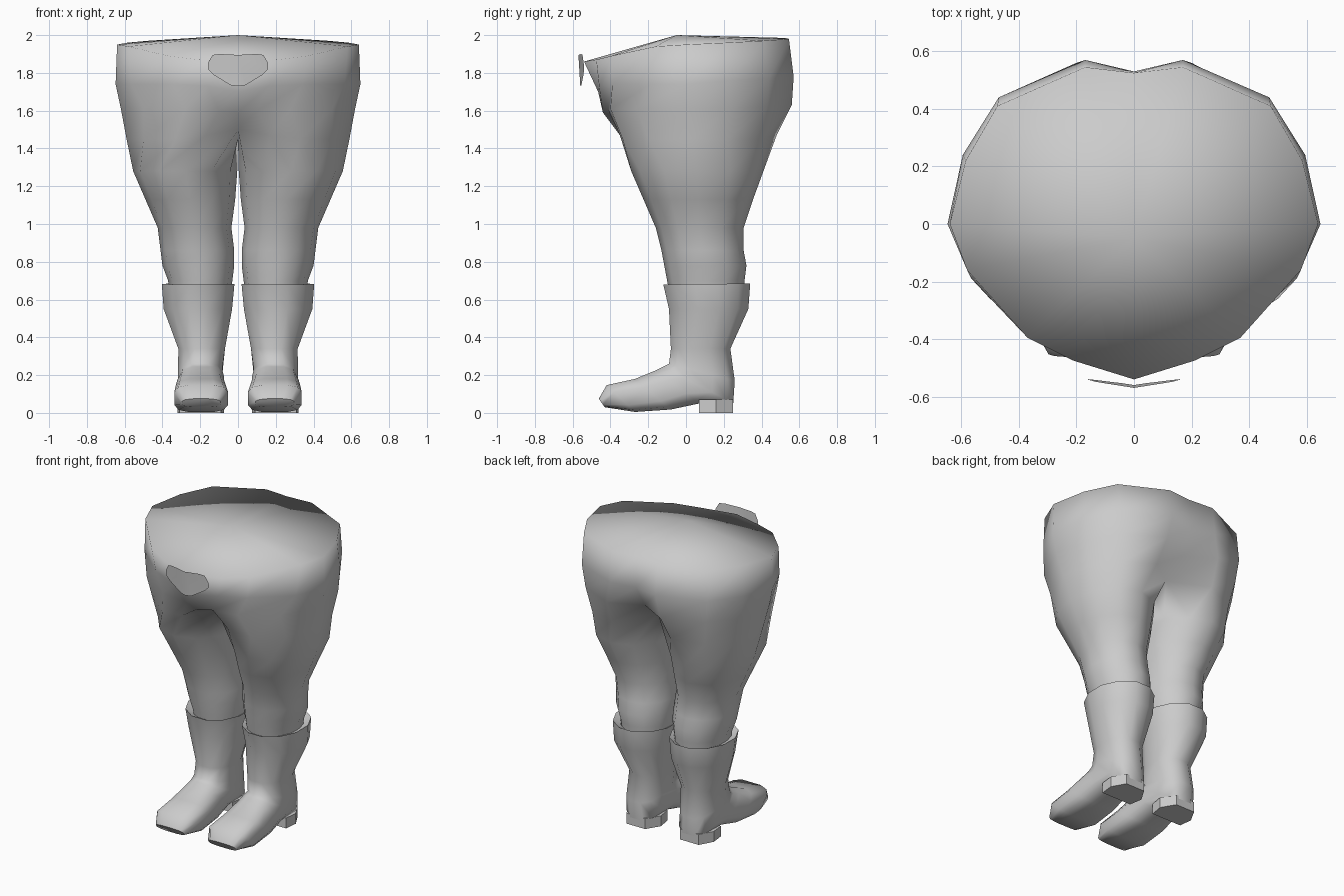
import bpy, bmesh
from math import sin, cos, radians, pi

if "Cube" in bpy.data.objects:
    bpy.data.objects.remove(bpy.data.objects["Cube"])


def make(name, verts, faces, mirror=False, smooth=180):
    if mirror:
        n = len(verts)
        verts = verts + [(-x, y, z) for x, y, z in verts]
        faces = faces + [[i + n for i in reversed(f)] for f in faces]
    me = bpy.data.meshes.new(name)
    me.from_pydata(verts, [], faces)
    bm = bmesh.new()
    bm.from_mesh(me)
    bmesh.ops.remove_doubles(bm, verts=bm.verts, dist=0.001)
    bmesh.ops.recalc_face_normals(bm, faces=bm.faces)
    bm.to_mesh(me)
    bm.free()
    ob = bpy.data.objects.new(name, me)
    bpy.context.collection.objects.link(ob)
    bpy.ops.object.select_all(action='DESELECT')
    ob.select_set(True)
    bpy.context.view_layer.objects.active = ob
    bpy.ops.object.shade_smooth_by_angle(angle=radians(smooth))
    return ob


def bridge(a, b, n, closed=True):
    return [[a + j, a + (j + 1) % n, b + (j + 1) % n, b + j] if closed
            else [a + j, a + j + 1, b + j + 1, b + j]
            for j in range(n if closed else n - 1)]


# Trouser legs: z, inner x, outer x, front y, back y
legs = [(0.60, 0.04, 0.36, -0.08, 0.30), (0.70, 0.03, 0.37, -0.10, 0.31),
        (0.78, 0.02, 0.40, -0.115, 0.32), (0.86, 0.02, 0.41, -0.13, 0.305),
        (0.98, 0.035, 0.425, -0.16, 0.305), (1.13, 0.015, 0.49, -0.225, 0.355),
        (1.28, 0.004, 0.555, -0.29, 0.41)]
verts, faces = [], []
for z, x0, x1, y0, y1 in legs:
    for j in range(12):
        a = radians((j - 4) * 30)
        verts.append(((x0 + x1) / 2 + cos(a) * (x1 - x0) / 2,
                      (y0 + y1) / 2 + sin(a) * (y1 - y0) / 2, z))
# Crotch ring, whose last points lie on the centre plane
verts += [(0, -.22, 1.50), (.17, -.35, 1.47), (.33, -.335, 1.45), (.50, -.20, 1.45),
          (.59, .03, 1.45), (.55, .22, 1.45), (.42, .40, 1.45), (.22, .48, 1.47),
          (0, .30, 1.51), (0, .20, 1.45), (0, .08, 1.445), (0, -.08, 1.45)]
for i in range(len(legs)):
    faces += bridge(i * 12, i * 12 + 12, 12)
# Hips: half rings from front centre round to back centre
hips = [
    [(0, -.44, 1.59), (.10, -.41, 1.60), (.28, -.40, 1.61), (.50, -.26, 1.61), (.62, 0, 1.61),
     (.58, .24, 1.61), (.45, .43, 1.62), (.20, .56, 1.63), (0, .44, 1.62)],
    [(0, -.465, 1.70), (.16, -.46, 1.73), (.34, -.39, 1.74), (.565, -.19, 1.74), (.648, 0, 1.74),
     (.595, .24, 1.76), (.47, .44, 1.77), (.17, .57, 1.78), (0, .53, 1.77)],
    [(0, -.54, 1.86), (.21, -.475, 1.87), (.37, -.395, 1.89), (.58, -.16, 1.94), (.64, 0, 1.95),
     (.585, .22, 1.96), (.475, .41, 1.97), (.17, .545, 1.98), (0, .525, 1.985)]]
base = len(legs) * 12
for k, ring in enumerate(hips):
    top = len(verts)
    verts += ring
    faces += bridge(base, top, 9, False)
    base = top
# Shallow cap closing the waist
verts.append((0, -.05, 2.0))
faces += [[base + j, base + j + 1, len(verts) - 1] for j in range(8)]
make("trousers", verts, faces, True)

# Boots: front (y, z), back (y, z), inner x, outer x, roundness
sections = [
    (-.08, .66, .30, .66, .05, .36, 1), (-.12, .68, .34, .685, .012, .41, 1),
    (-.09, .55, .33, .55, .025, .40, 1), (-.08, .34, .235, .34, .065, .32, .9),
    (-.09, .26, .258, .17, .08, .32, .8), (-.12, .245, .25, .05, .07, .32, .7),
    (-.16, .225, .07, .05, .07, .325, .7), (-.27, .18, -.08, .018, .058, .335, .6),
    (-.42, .147, -.27, .005, .05, .34, .55), (-.462, .075, -.43, .03, .09, .30, .7)]


def power(v, e):
    return (abs(v) ** e) * (1 if v > 0 else -1)


N = 12
bv, bf = [], []
for yf, zf, yb, zb, x0, x1, e in sections:
    for j in range(N):
        a = 2 * pi * (j + .5) / N
        # scale so the flats between points reach the section limits
        c, s = power(cos(a) / cos(pi / N), e), power(sin(a), e)
        t = (1 - c) / 2
        bv.append(((x0 + x1) / 2 + s * (x1 - x0) / 2,
                   yf + (yb - yf) * t, zf + (zb - zf) * t))
for i in range(len(sections) - 1):
    bf += bridge(i * N, i * N + N, N)
bf.append(list(range(len(bv) - N, len(bv))))

# Heel block outline
outline = [(.09, .07), (.31, .07), (.32, .16), (.27, .25), (.13, .25), (.075, .16)]
hv = [(x, y, z) for z in (0, .07) for x, y in outline]
hf = bridge(0, 6, 6) + [list(range(6)), list(range(6, 12))]

for side, sx in (("left", 1), ("right", -1)):
    make(side + "_boot", [(sx * x, y, z) for x, y, z in bv], bf, smooth=60)
    make(side + "_heel", [(sx * x, y, z) for x, y, z in hv], hf, smooth=35)

# Thin belt plate bent along its centre line
plate = [(0, 1.73), (.04, 1.735), (.13, 1.79), (.16, 1.82), (.16, 1.85), (.135, 1.895), (.10, 1.90), (0, 1.895)]
make("belt_plate", [(x, -.565 + .16 * x - .06 * (z - 1.82), z) for x, z in plate],
     [list(range(8))], True, 30)
